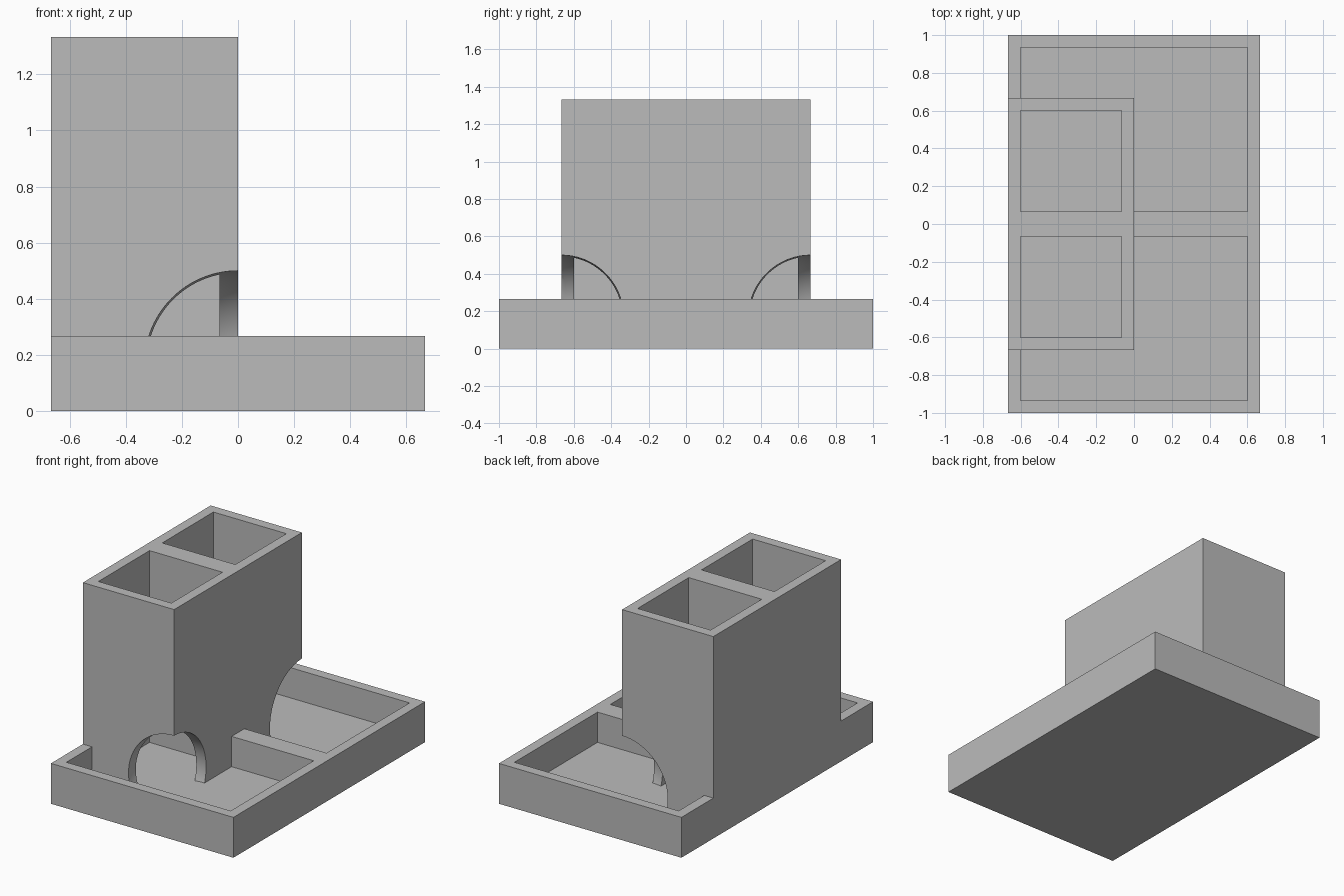
import bpy
import bmesh
from math import radians

default = bpy.data.objects.get("Cube")
if default:
    bpy.data.objects.remove(default, do_unlink=True)

HALF_X = 2 / 3      # half width of the tray
HALF_Y = 1.0        # half length of the tray
TOWER_Y = 2 / 3     # half length of the tower
WALL = 1 / 15       # wall and floor thickness
RIM = 4 / 15        # tray height
TOP = 4 / 3         # tower height

grey = bpy.data.materials.new("plain grey")
grey.use_nodes = True
colour = (0.5, 0.5, 0.5, 1)
grey.diffuse_color = colour
grey.node_tree.nodes["Principled BSDF"].inputs["Base Color"].default_value = colour


def add_object(name, bm):
    mesh = bpy.data.meshes.new(name)
    bm.to_mesh(mesh)
    bm.free()
    mesh.materials.append(grey)
    obj = bpy.data.objects.new(name, mesh)
    bpy.context.collection.objects.link(obj)
    return obj


def box(name, x, y, z):
    """Box spanning the given (low, high) pairs."""
    bm = bmesh.new()
    bmesh.ops.create_cube(bm, size=1)
    for v in bm.verts:
        for axis, (low, high) in enumerate((x, y, z)):
            v.co[axis] = high if v.co[axis] > 0 else low
    return add_object(name, bm)


def ball(name, centre, radius):
    bm = bmesh.new()
    bmesh.ops.create_uvsphere(bm, u_segments=96, v_segments=48, radius=radius)
    bmesh.ops.translate(bm, vec=centre, verts=bm.verts)
    for f in bm.faces:
        f.smooth = True
    return add_object(name, bm)


def select_only(obj):
    bpy.ops.object.select_all(action='DESELECT')
    obj.select_set(True)
    bpy.context.view_layer.objects.active = obj


def combine(target, other, operation):
    """Apply a boolean and remove the used object."""
    select_only(target)
    mod = target.modifiers.new("boolean", 'BOOLEAN')
    mod.operation = operation
    mod.solver = 'EXACT'
    mod.object = other
    other.hide_render = True
    bpy.ops.object.modifier_apply(modifier=mod.name)
    bpy.data.objects.remove(other, do_unlink=True)


def span(side, a, b):
    return tuple(sorted((side * a, side * b)))


# Solid blocks of the tray and the tower
feeder = box("feeder", (-HALF_X, HALF_X), (-HALF_Y, HALF_Y), (0, RIM))
tower = box("tower", (-HALF_X, 0), (-TOWER_Y, TOWER_Y), (WALL, TOP))

for side in (-1, 1):
    # Tray pocket, leaving the rim and the middle divider
    pocket = box("pocket_cutter", (WALL - HALF_X, HALF_X - WALL),
                 span(side, WALL, HALF_Y - WALL), (WALL, RIM + 1))
    combine(feeder, pocket, 'DIFFERENCE')
    # Tower shaft, open at the top and down to the tray floor
    shaft = box("shaft_cutter", (WALL - HALF_X, -WALL),
                span(side, WALL, TOWER_Y - WALL), (-1, TOP + 1))
    combine(tower, shaft, 'DIFFERENCE')
    # Round opening at the tower's corner
    opening = ball("opening_cutter", (0, side * TOWER_Y, 1 / 6), 1 / 3)
    combine(tower, opening, 'DIFFERENCE')

# Join the tower to the tray
combine(feeder, tower, 'UNION')
select_only(feeder)
bpy.ops.object.shade_smooth_by_angle(angle=radians(30))
